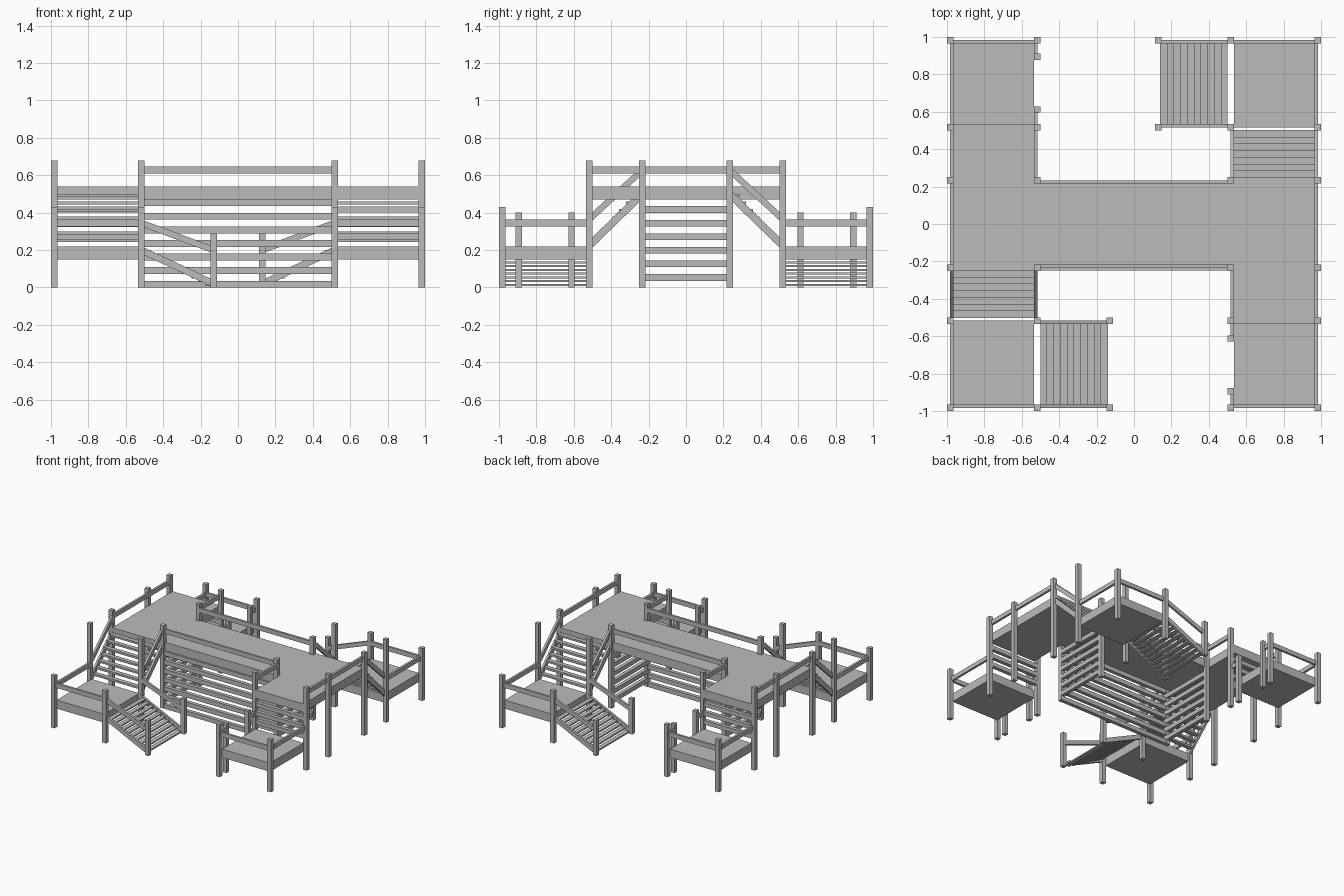
import bpy, bmesh
from math import pi
from mathutils import Vector, Matrix

if "Cube" in bpy.data.objects:
    bpy.data.objects.remove(bpy.data.objects["Cube"], do_unlink=True)

grey = bpy.data.materials.new("timber_grey")
grey.use_nodes = True
COLOUR = (0.5, 0.5, 0.5, 1)
grey.diffuse_color = COLOUR
grey.node_tree.nodes["Principled BSDF"].inputs["Base Color"].default_value = COLOUR

OUT, MID, IN = 0.983, 0.517, 0.233    # post centre lines
POST, BEAM = 0.034, 0.036
UP, LOW, THICK = 0.54, 0.22, 0.07     # deck tops and thickness
RAIL_UP, RAIL_LOW = 0.628, 0.345


def box(bm, lo, hi):
    lo, hi = Vector(lo), Vector(hi)
    m = Matrix.Translation((lo + hi) / 2) @ Matrix.Diagonal((*(hi - lo), 1))
    bmesh.ops.create_cube(bm, size=1, matrix=m)


def beam(bm, a, b, width=0.018, height=BEAM):
    """Beam between two points with upright ends."""
    a, b = Vector(a), Vector(b)
    d = b - a
    side = Vector((-d.y, d.x, 0)).normalized() * width / 2
    up = Vector((0, 0, height / 2))
    ends = [[bm.verts.new(p + s * side + t * up) for s, t in
             ((-1, -1), (1, -1), (1, 1), (-1, 1))] for p in (a, b)]
    p, q = ends
    faces = [bm.faces.new(p[::-1]), bm.faces.new(q)]
    for i in range(4):
        j = (i + 1) % 4
        faces.append(bm.faces.new((p[i], p[j], q[j], q[i])))
    bmesh.ops.recalc_face_normals(bm, faces=faces)


def finish(bm, name, paired=True):
    """Make the object, with a half-turn copy for the opposite wing."""
    me = bpy.data.meshes.new(name)
    bm.to_mesh(me)
    bm.free()
    me.materials.append(grey)
    for i in range(2 if paired else 1):
        ob = bpy.data.objects.new(name + ("_opposite" if i else ""), me)
        ob.rotation_euler.z = pi * i
        bpy.context.collection.objects.link(ob)


# Posts of the left-hand wing
bm = bmesh.new()
posts = [(x, y, 0.68) for x in (-OUT, -MID) for y in (-MID, -IN, IN, MID)]
posts += [(x, y, 0.43) for x in (-OUT, -MID) for y in (-OUT, OUT)]
posts += [(-MID, 0.895, 0.4), (-MID, 0.612, 0.4)]
posts += [(-0.13, y, 0.29) for y in (-OUT, -MID)]
h = POST / 2
for x, y, top in posts:
    box(bm, (x - h, y - h, 0), (x + h, y + h, top))
finish(bm, "posts")

# Decks
EDGE, INNER = 0.97, 0.535
bm = bmesh.new()
box(bm, (-EDGE, -IN - h, UP - THICK), (-INNER, MID + h, UP))
finish(bm, "upper_deck")
bm = bmesh.new()
box(bm, (-INNER, -IN, UP - THICK), (INNER, IN, UP))
finish(bm, "bridge_deck", False)
for name, y0, y1 in (("stair_landing", -EDGE, -MID), ("climbing_landing", MID + h, EDGE)):
    bm = bmesh.new()
    box(bm, (-EDGE, y0, LOW - THICK), (-INNER, y1, LOW))
    finish(bm, name)

# Level handrails, on the inner half of the posts
a = OUT - h / 2
b = MID + h / 2
c = IN - h / 2
bm = bmesh.new()
for p, q, z in (
        ((-a, -IN), (-a, MID), RAIL_UP),
        ((-b, IN), (-b, MID), RAIL_UP),
        ((-MID, c), (MID, c), RAIL_UP),
        ((-a, -OUT), (-a, -MID), RAIL_LOW),
        ((-OUT, -a), (-MID, -a), RAIL_LOW),
        ((-a, MID), (-a, OUT), RAIL_LOW),
        ((-OUT, a), (-MID, a), RAIL_LOW),
        ((-b, 0.895), (-b, OUT), RAIL_LOW),
        ((-b, MID), (-b, 0.612), RAIL_LOW)):
    beam(bm, (*p, z), (*q, z))
finish(bm, "handrails")

# Upper stair: stringers, sloping rails and open treads
bm = bmesh.new()
for x in (-a, -b):
    beam(bm, (x, -IN, RAIL_UP), (x, -MID, RAIL_LOW + 0.02), height=0.045)
    beam(bm, (x, -IN, 0.5), (x, -MID, 0.225), height=0.055)
finish(bm, "upper_stair_sides")
bm = bmesh.new()
for i in range(7):
    y, z = -IN - h - 0.036 * i, UP - 0.04 * (i + 1)
    box(bm, (-EDGE, y - 0.036, z - 0.016), (-INNER, y, z))
finish(bm, "upper_stair_treads")

# Lower stair down to the ground
bm = bmesh.new()
for y in (-a, -b):
    beam(bm, (-MID, y, RAIL_LOW), (-0.13, y, 0.2))
    beam(bm, (-MID, y, 0.2), (-0.13, y, 0.02), height=0.04)
finish(bm, "lower_stair_sides")
bm = bmesh.new()
for i in range(10):
    x, z = -MID + h + 0.036 * i, LOW - 0.02 * (i + 1)
    box(bm, (x, -EDGE, z - 0.011), (x + 0.036, -INNER, z))
finish(bm, "lower_stair_treads")

# Climbing rungs between the landing and the upper deck
bm = bmesh.new()
for z in (0.272, 0.345, 0.417):
    beam(bm, (-OUT, MID, z), (-MID, MID, z), 0.03, 0.034)
finish(bm, "climbing_rungs")

# Three-sided slatted den under the bridge, with interleaved bars
STEP = 0.0725
bm = bmesh.new()
for k in range(7):
    z = STEP * k + BEAM / 2
    beam(bm, (-MID, -IN, z), (MID, -IN, z), 0.03)
    if k < 6:
        for x in (-MID, MID):
            beam(bm, (x, -IN, z + BEAM), (x, IN, z + BEAM), 0.03)
finish(bm, "den_bars", False)
